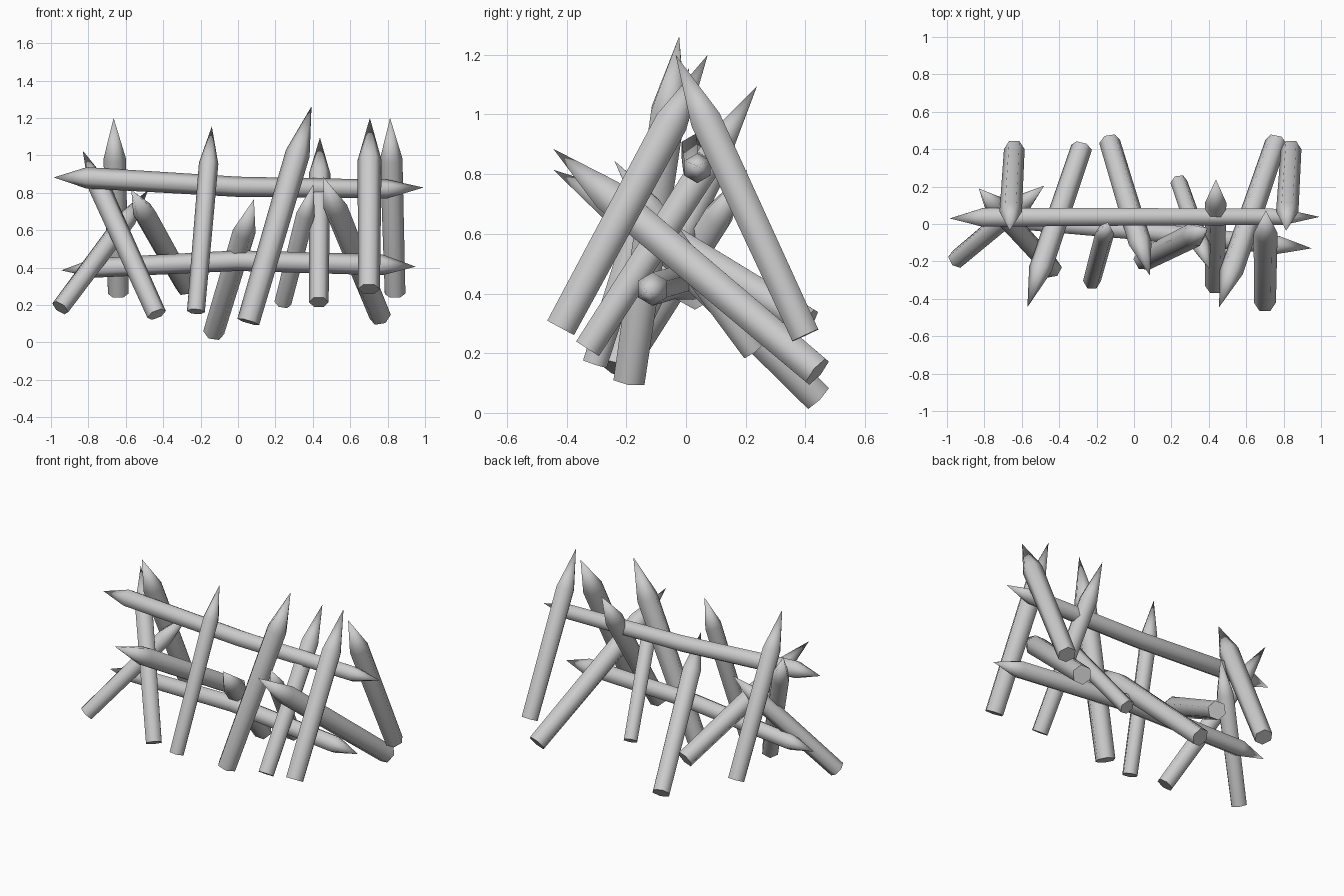
import bpy, bmesh, math
from mathutils import Vector

if "Cube" in bpy.data.objects:
    bpy.data.objects.remove(bpy.data.objects["Cube"])

wood = bpy.data.materials.new("grey_wood")
wood.diffuse_color = (0.6, 0.6, 0.6, 1)
wood.use_nodes = True
wood.node_tree.nodes["Principled BSDF"].inputs["Base Color"].default_value = wood.diffuse_color
SIDES = 6


def pole(name, path, radii, ref):
    """Hexagonal pole along a path; a radius of zero makes a sharp point."""
    path = [Vector(p) for p in path]
    axis = (path[-1] - path[0]).normalized()
    u = Vector(ref)
    u = (u - axis * u.dot(axis)).normalized()
    v = axis.cross(u)
    bm = bmesh.new()
    rings = []
    for p, r in zip(path, radii):
        if r == 0:
            rings.append([bm.verts.new(p)] * SIDES)
            continue
        angles = [2 * math.pi * k / SIDES for k in range(SIDES)]
        rings.append([bm.verts.new(p + r * (u * math.cos(a) + v * math.sin(a))) for a in angles])
    for a, b in zip(rings, rings[1:]):
        for k in range(SIDES):
            n = (k + 1) % SIDES
            bm.faces.new(list(dict.fromkeys((a[k], a[n], b[n], b[k]))))
    if radii[0]:
        bm.faces.new(rings[0][::-1])
    bmesh.ops.recalc_face_normals(bm, faces=bm.faces)
    mesh = bpy.data.meshes.new(name)
    bm.to_mesh(mesh)
    bm.free()
    mesh.materials.append(wood)
    obj = bpy.data.objects.new(name, mesh)
    bpy.context.collection.objects.link(obj)
    bpy.ops.object.select_all(action='DESELECT')
    obj.select_set(True)
    bpy.context.view_layer.objects.active = obj
    bpy.ops.object.shade_smooth_by_angle(angle=math.radians(62))


def stake(name, base, tip, r):
    """Straight stake, a little thicker at the shoulder of its point."""
    base, tip = Vector(base), Vector(tip)
    shoulder = tip - (tip - base).normalized() * 4 * r
    pole(name, [base, shoulder, tip], [r * 0.92, r, 0], (1, 0, 0))


# Upright stakes leaning backwards or forwards
stake("stake_back_left", (-0.64, 0.40, 0.26), (-0.665, -0.035, 1.20), 0.06)
stake("stake_back_right", (0.84, 0.40, 0.26), (0.813, -0.035, 1.20), 0.06)
stake("stake_front_right", (0.70, -0.42, 0.285), (0.705, 0.073, 1.20), 0.064)
stake("stake_front_middle", (-0.225, -0.305, 0.165), (-0.14, 0.01, 1.155), 0.052)
stake("stake_front_tall", (0.055, -0.19, 0.11), (0.393, -0.023, 1.262), 0.066)
stake("stake_front_thin", (0.432, -0.33, 0.215), (0.438, 0.238, 1.095), 0.057)

# Crossed stakes at the left end
stake("stake_left_cross_a", (-0.435, -0.24, 0.15), (-0.83, 0.19, 1.025), 0.058)
stake("stake_left_cross_b", (-0.95, -0.19, 0.185), (-0.48, 0.205, 0.815), 0.055)

# Low stakes pointing to the front
stake("stake_low_left", (-0.28, 0.41, 0.30), (-0.57, -0.445, 0.815), 0.062)
stake("stake_low_middle", (-0.13, 0.44, 0.052), (0.085, -0.275, 0.765), 0.062)
stake("stake_low_thin", (0.24, 0.225, 0.21), (0.402, -0.24, 0.845), 0.05)
stake("stake_low_right", (0.76, 0.44, 0.138), (0.455, -0.445, 0.885), 0.064)

# Slightly bent rails, pointed at both ends
pole("upper_rail",
     [(-0.985, 0.03, 0.882), (-0.81, 0.035, 0.88), (0, 0.038, 0.832), (0.8, 0.038, 0.82), (0.992, 0.038, 0.828)],
     [0, 0.057, 0.054, 0.05, 0], (0, 0, 1))
pole("lower_rail",
     [(-0.945, 0.04, 0.385), (-0.77, 0.03, 0.398), (0, -0.035, 0.437), (0.77, -0.112, 0.415), (0.95, -0.13, 0.405)],
     [0, 0.052, 0.055, 0.056, 0], (0, 0, 1))
